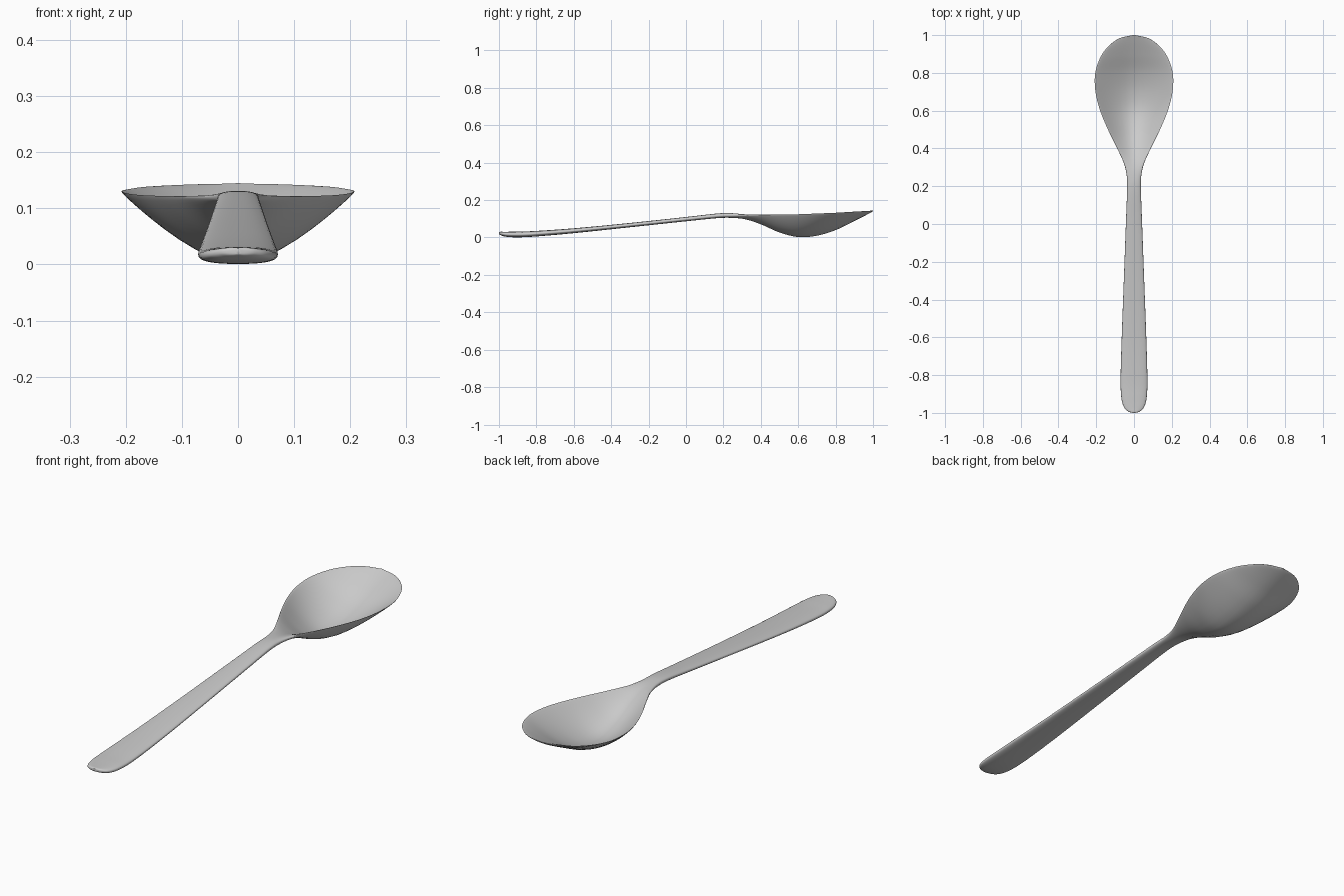
import bpy, bmesh, math

if "Cube" in bpy.data.objects:
    bpy.data.objects.remove(bpy.data.objects["Cube"])

steel = bpy.data.materials.new("brushed_grey")
steel.diffuse_color = (0.6, 0.6, 0.6, 1)
steel.use_nodes = True
steel.node_tree.nodes["Principled BSDF"].inputs["Base Color"].default_value = steel.diffuse_color

# Stations along the spoon: y, half width, edge height, bowl depth, thickness
STATIONS = [
    (-1.00, 0.004, 0.023, 0.000, 0.010),
    (-0.993, 0.030, 0.022, 0.000, 0.017),
    (-0.97, 0.053, 0.018, 0.000, 0.025),
    (-0.92, 0.067, 0.016, 0.000, 0.030),
    (-0.82, 0.071, 0.019, 0.000, 0.030),
    (-0.60, 0.065, 0.036, 0.000, 0.026),
    (-0.30, 0.054, 0.066, 0.000, 0.023),
    (0.00, 0.043, 0.098, 0.000, 0.023),
    (0.17, 0.037, 0.116, 0.000, 0.025),
    (0.25, 0.038, 0.119, 0.002, 0.025),
    (0.32, 0.053, 0.120, 0.013, 0.021),
    (0.40, 0.089, 0.121, 0.042, 0.017),
    (0.50, 0.138, 0.122, 0.088, 0.014),
    (0.60, 0.179, 0.124, 0.115, 0.013),
    (0.70, 0.204, 0.128, 0.112, 0.013),
    (0.80, 0.205, 0.132, 0.086, 0.013),
    (0.89, 0.174, 0.137, 0.048, 0.012),
    (0.95, 0.126, 0.140, 0.022, 0.010),
    (0.985, 0.072, 0.142, 0.007, 0.007),
    (1.00, 0.004, 0.143, 0.000, 0.004),
]
STEPS, SIDES = 6, 40


def spline(p0, p1, p2, p3, t):
    return [0.5 * (2 * b + (c - a) * t + (2 * a - 5 * b + 4 * c - d) * t * t
                   + (3 * b - a - 3 * c + d) * t ** 3)
            for a, b, c, d in zip(p0, p1, p2, p3)]


def power(v, e):
    return math.copysign(abs(v) ** e, v)


# Smooth the stations
padded = [STATIONS[0]] + STATIONS + [STATIONS[-1]]
sections = [spline(*padded[i:i + 4], k / STEPS)
            for i in range(len(STATIONS) - 1) for k in range(STEPS)]
sections.append(STATIONS[-1])

# Loft a flattened oval along them, sagging in the middle to form the bowl
bm = bmesh.new()
rings = []
for y, w, z, depth, thick in sections:
    depth = max(depth, 0)
    ring = []
    for k in range(SIDES):
        a = 2 * math.pi * k / SIDES
        s = power(math.cos(a), 0.8)
        sag = depth * (1 - abs(s) ** 1.7)
        ring.append(bm.verts.new((w * s, y, z - sag + thick / 2 * power(math.sin(a), 0.8))))
    rings.append(ring)
for r0, r1 in zip(rings, rings[1:]):
    for k in range(SIDES):
        n = (k + 1) % SIDES
        bm.faces.new((r0[k], r0[n], r1[n], r1[k]))
bm.faces.new(rings[0])
bm.faces.new(rings[-1])
bmesh.ops.recalc_face_normals(bm, faces=bm.faces)

mesh = bpy.data.meshes.new("spoon")
bm.to_mesh(mesh)
bm.free()
mesh.materials.append(steel)
spoon = bpy.data.objects.new("spoon", mesh)
bpy.context.collection.objects.link(spoon)
bpy.context.view_layer.objects.active = spoon
spoon.select_set(True)
bpy.ops.object.shade_smooth_by_angle(angle=math.radians(50))
